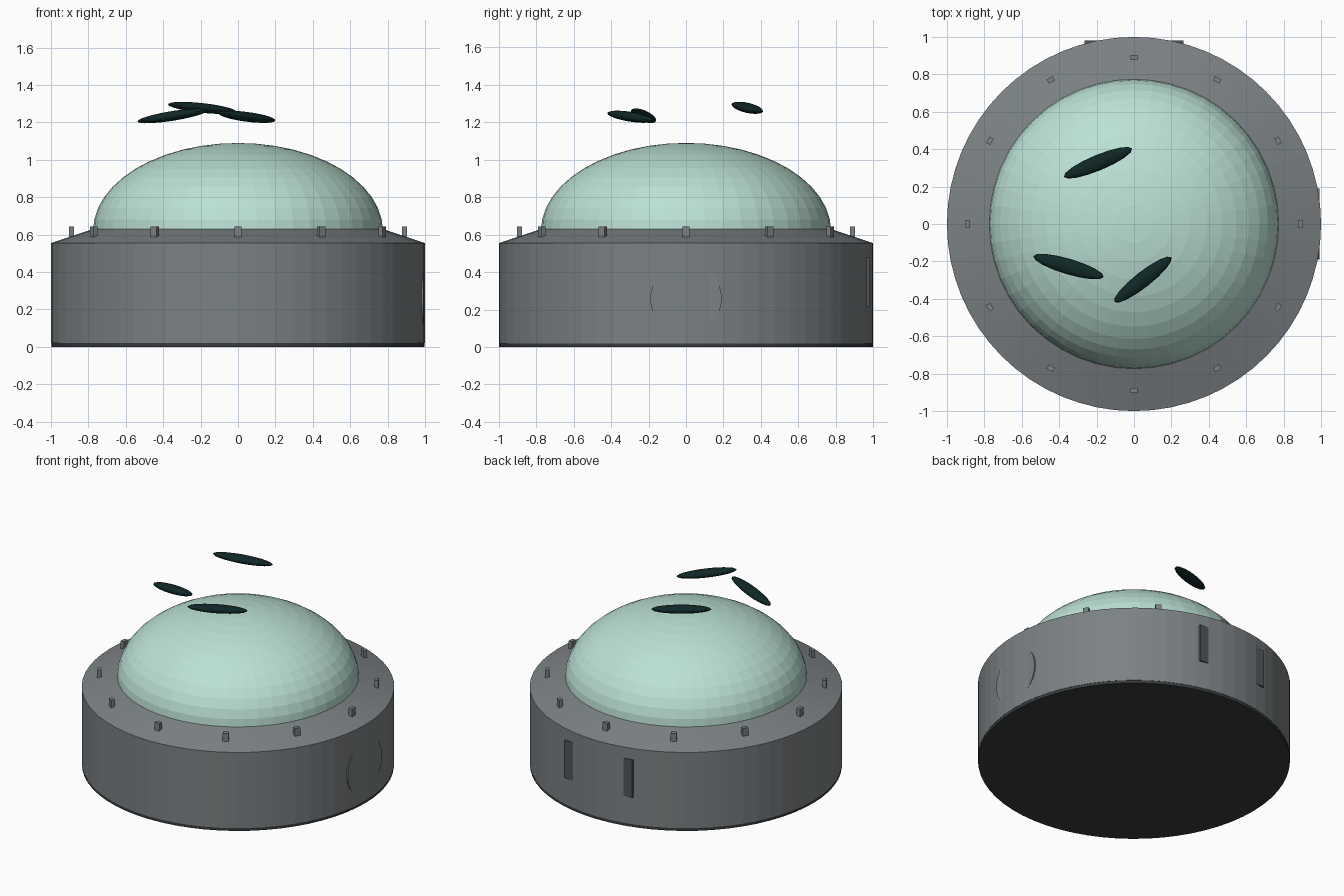
import bpy, bmesh
from math import sin, cos, pi, tau
from mathutils import Matrix, Vector

old = bpy.data.objects.get("Cube")
if old:
    bpy.data.objects.remove(old)


def material(name, r, g, b):
    m = bpy.data.materials.new(name)
    m.use_nodes = True
    m.diffuse_color = (r, g, b, 1)
    m.node_tree.nodes["Principled BSDF"].inputs["Base Color"].default_value = (r, g, b, 1)
    return m


GREY = material("steel grey", 0.20, 0.22, 0.23)
PANEL = material("panel grey", 0.085, 0.095, 0.10)
BLACK = material("rubber black", 0.04, 0.043, 0.045)
MINT = material("mint glass", 0.50, 0.75, 0.66)
TEAL = material("dark teal", 0.005, 0.02, 0.02)


def add_object(name, bm, mat):
    bmesh.ops.recalc_face_normals(bm, faces=bm.faces)
    mesh = bpy.data.meshes.new(name)
    bm.to_mesh(mesh)
    bm.free()
    mesh.materials.append(mat)
    ob = bpy.data.objects.new(name, mesh)
    bpy.context.collection.objects.link(ob)
    return ob


def lathe(name, profile, segments, mat):
    """Turn a (radius, height) profile around z; end points on the axis close it."""
    bm = bmesh.new()
    verts = [bm.verts.new((r, 0, z)) for r, z in profile]
    edges = [bm.edges.new(pair) for pair in zip(verts, verts[1:])]
    bmesh.ops.spin(bm, geom=verts + edges, cent=(0, 0, 0), axis=(0, 0, 1),
                   angle=tau, steps=segments, use_merge=True)
    bmesh.ops.remove_doubles(bm, verts=bm.verts, dist=0.0001)
    return add_object(name, bm, mat)


def box(name, size, matrix, mat):
    bm = bmesh.new()
    bmesh.ops.create_cube(bm, size=1, matrix=matrix @ Matrix.Diagonal((*size, 1)))
    return add_object(name, bm, mat)


# Drum housing with sloped shoulder, and its foot
lathe("housing", [(0, 0.02), (1, 0.02), (1, 0.555), (0.775, 0.63), (0, 0.63)], 64, GREY)
lathe("foot", [(0, 0), (0.998, 0), (0.998, 0.022), (0, 0.022)], 64, BLACK)

# Flattened dome
steps = 12
arc = [(0.775 * cos(i * pi / 2 / steps), 0.62 + 0.47 * sin(i * pi / 2 / steps))
       for i in range(steps)]
lathe("dome", [(0, 0.62)] + arc + [(0, 1.09)], 48, MINT)

# Ring of studs on the shoulder
for i in range(12):
    turn = Matrix.Rotation(i * tau / 12, 4, "Z")
    box(f"stud_{i + 1}", (0.026, 0.038, 0.07),
        turn @ Matrix.Translation((0.89, 0, 0.608)), GREY)

# Round side port, nearly flush with the wall
bm = bmesh.new()
bmesh.ops.create_cone(bm, cap_ends=True, segments=48, radius1=0.19, radius2=0.19, depth=0.05,
                      matrix=Matrix.Translation((0.966, 0, 0.26)) @ Matrix.Rotation(pi / 2, 4, "Y"))
add_object("side_port", bm, GREY)

# Flat rear panel, set into the curved wall so only its ends emerge
box("rear_panel", (0.53, 0.06, 0.265), Matrix.Translation((0, 0.95, 0.345)), PANEL)

# Floating slivers, each given by its two tips
tips = [((-0.375, 0.252, 1.297), (-0.01, 0.403, 1.258)),
        ((-0.538, -0.172, 1.205), (-0.162, -0.283, 1.265)),
        ((0.2, -0.178, 1.21), (-0.105, -0.417, 1.25))]
for i, (start, end) in enumerate(tips):
    a, b = Vector(start), Vector(end)
    place = Matrix.Translation((a + b) / 2) @ (b - a).to_track_quat("X", "Z").to_matrix().to_4x4()
    bm = bmesh.new()
    bmesh.ops.create_uvsphere(
        bm, u_segments=16, v_segments=10, radius=1,
        matrix=place @ Matrix.Diagonal(((b - a).length / 2, 0.042, 0.026, 1)))
    add_object(f"sliver_{i + 1}", bm, TEAL)
